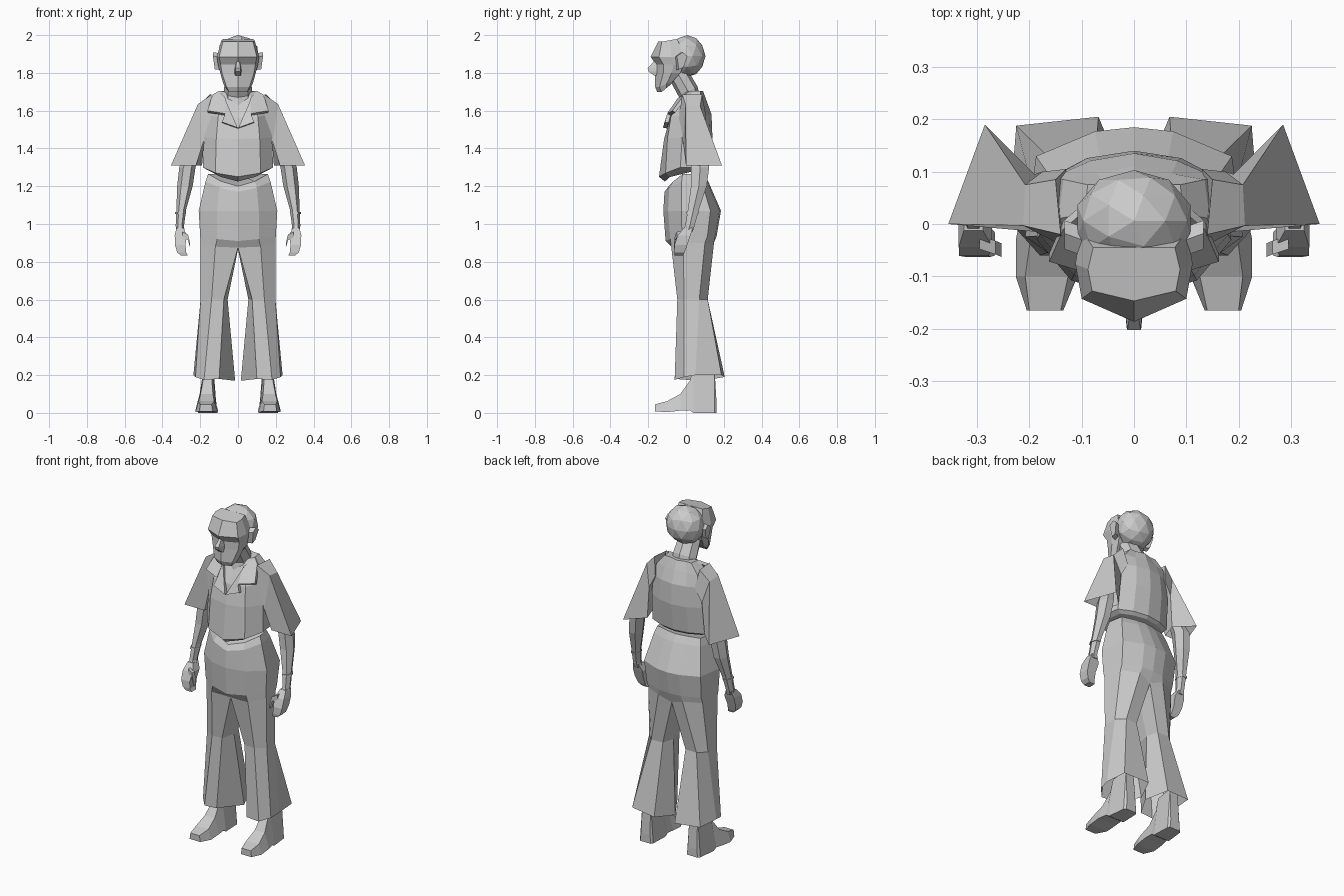
import bpy, bmesh, math
from mathutils import Vector, Matrix

grey = bpy.data.materials.new("plain grey")
grey.diffuse_color = (0.6, 0.6, 0.6, 1)


def finish(bm, name, mirror=False):
    bmesh.ops.recalc_face_normals(bm, faces=bm.faces)
    # drop inner walls lying on the mirror plane
    inner = [f for f in bm.faces if all(abs(v.co.x) < .001 for v in f.verts)]
    if mirror and inner:
        bmesh.ops.delete(bm, geom=inner, context='FACES')
    me = bpy.data.meshes.new(name)
    bm.to_mesh(me)
    bm.free()
    me.materials.append(grey)
    ob = bpy.data.objects.new(name, me)
    bpy.context.collection.objects.link(ob)
    if mirror:
        ob.modifiers.new("mirror", 'MIRROR')
    return ob


def loft(name, rings, mirror=False, cap_start=True, cap_end=True):
    """Skin a row of closed rings with the same point count."""
    bm = bmesh.new()
    rows = [[bm.verts.new(p) for p in r] for r in rings]
    n = len(rows[0])
    for a, b in zip(rows, rows[1:]):
        for i in range(n):
            j = (i + 1) % n
            bm.faces.new((a[i], a[j], b[j], b[i]))
    if cap_start:
        bm.faces.new(rows[0])
    if cap_end:
        bm.faces.new(rows[-1])
    return finish(bm, name, mirror)


def both(half):
    """Close a half ring (first and last point on x = 0)."""
    return half + [(-x, y, z) for x, y, z in half[-2:0:-1]]


def shirt_ring(zf, zb, yf, xf, yc, xs, ysf, ysb, yb):
    """Front ridge, front corner, side front, side back, back, spine."""
    zc = zf * .6 + zb * .4
    return both([(0, yf, zf), (xf, yc, zc), (xs, ysf, zb), (xs * .93, ysb, zb),
                 (xs * .5, yb - .014, zb), (0, yb, zb)])


def hip_ring(zf, zb, yf, xf, xs, yb):
    """Right half of the seat, closed along x = 0."""
    zc = zf * .6 + zb * .4
    return [(0, yf, zf), (xf, yf + .025, zc), (xs, yf * .2, zb), (xs * .9, yb * .70, zb),
            (xs * .36, yb - .008, zb), (0, yb, zb), (0, .03, zb)]


def tube(name, stations, sides=6, mirror=True):
    """Limb: stations are (x, y, z, radius x, radius y)."""
    rings = [[(x + rx * math.cos(math.tau * k / sides), y + ry * math.sin(math.tau * k / sides), z)
              for k in range(sides)] for x, y, z, rx, ry in stations]
    return loft(name, rings, mirror)


def plate(name, pts, depth):
    """Flat mirrored piece, thickened by the vector depth."""
    d = Vector(depth)
    return loft(name, [pts, [tuple(Vector(p) + d) for p in pts]], True)


# shirt body, hem to neckline
loft("shirt", [shirt_ring(*r) for r in (
    (1.225, 1.285, -.112, .09, -.085, .160, -.02, .06, .105),
    (1.250, 1.300, -.143, .12, -.108, .186, -.03, .07, .120),
    (1.45, 1.46, -.116, .115, -.098, .180, -.02, .085, .140),
    (1.56, 1.58, -.085, .105, -.080, .165, -.01, .090, .135),
    (1.65, 1.65, -.030, .080, -.038, .145, .01, .085, .110),
    (1.69, 1.705, .005, .060, -.005, .095, .02, .075, .090))])

# flared short sleeves
loft("sleeve", [
    [(.13, -.045, 1.54), (.14, -.02, 1.685), (.15, .085, 1.685), (.13, .105, 1.58)],
    [(.185, -.015, 1.43), (.212, -.003, 1.635), (.208, .075, 1.625), (.175, .10, 1.50)],
    [(.222, 0, 1.31), (.355, 0, 1.31), (.285, .19, 1.31), (.19, .095, 1.31)]],
    mirror=True, cap_end=False)

# open collar: lapels and upper collar wings
plate("lapel", [(.070, -.045, 1.665), (.002, -.122, 1.51), (.085, -.112, 1.54),
                (.072, -.103, 1.575)], (0, .02, -.004))
plate("collar_wing", [(.10, .02, 1.705), (.065, -.045, 1.665), (.070, -.100, 1.585),
                      (.162, -.072, 1.60), (.135, -.01, 1.685)], (0, .016, -.01))

# trousers: seat running into flared legs
loft("trousers", [hip_ring(*r) for r in (
    (1.200, 1.265, -.092, .09, .158, .095),
    (1.17, 1.225, -.114, .10, .172, .118),
    (1.07, 1.07, -.120, .11, .208, .185),
    (.91, .935, -.108, .11, .200, .162))] + [
    [(0, -.070, .875), (.12, -.078, .88), (.198, -.015, .90), (.18, .10, .90),
     (.08, .148, .90), (0, .135, .87), (0, .03, .865)],
    [(.075, -.045, .60), (.14, -.046, .60), (.198, -.01, .60), (.195, .07, .60),
     (.15, .115, .60), (.075, .112, .60), (.055, .04, .60)],
    [(.10, -.06, .18), (.18, -.06, .175), (.225, -.01, .19), (.236, .05, .20),
     (.225, .188, .20), (.068, .205, .19), (.015, .08, .17)]],
    mirror=True, cap_end=False)

# shoes, toe to heel
loft("shoe", [[(x0, y, zb), (x1, y, zb), (x1 - t, y, zt), (x0 + t, y, zt)]
              for y, x0, x1, zb, zt, t in (
    (-.165, .135, .205, .008, .045, .005), (-.10, .108, .226, .004, .062, .018),
    (-.03, .105, .226, .012, .10, .028), (.02, .108, .215, .014, .17, .03),
    (.04, .108, .212, 0, .24, .03), (.15, .112, .200, 0, .25, .018),
    (.162, .120, .190, 0, .05, .005))], mirror=True)

# bare arms, cuff band, hands
tube("arm", [(.232, .055, 1.40, .035, .035), (.268, .075, 1.30, .043, .055),
             (.281, .068, 1.20, .041, .048), (.300, .040, 1.08, .026, .034),
             (.308, .02, .99, .022, .029), (.305, .01, .96, .022, .03)])
tube("wristband", [(.304, .036, 1.063, .029, .037), (.305, .033, 1.053, .029, .037)])
loft("hand", [[(x - rx, y - ry, z), (x + rx, y - ry, z), (x + rx, y + ry, z), (x - rx, y + ry, z)]
              for x, y, z, rx, ry in (
    (.307, .012, .98, .018, .024), (.303, -.01, .94, .032, .034),
    (.306, -.027, .89, .028, .034), (.298, -.035, .85, .024, .028), (.284, -.038, .832, .018, .022))],
    mirror=True)
loft("thumb", [[(x, y - .013, z - .014), (x, y + .013, z - .014), (x, y + .013, z + .014), (x, y - .013, z + .014)]
               for x, y, z in ((.295, -.035, .945), (.265, -.045, .930), (.253, -.05, .885))], mirror=True)

# neck leaning forward
loft("neck", [[(rx * math.cos(math.tau * k / 8), y + ry * math.sin(math.tau * k / 8),
                z + tilt * math.sin(math.tau * k / 8)) for k in range(8)]
              for y, z, rx, ry, tilt in ((.015, 1.56, .085, .08, .04), (.012, 1.70, .075, .048, .03),
                                         (-.045, 1.80, .066, .045, .03))])

# skull
bm = bmesh.new()
bmesh.ops.create_icosphere(bm, subdivisions=2, radius=1,
                           matrix=Matrix.Translation((0, .006, 1.889)) @ Matrix.Diagonal((.114, .097, .111, 1)))
finish(bm, "skull")

# face block with brow, sunken eyes and jaw
loft("face", [both([(0, yc, z), (xf, yf, z), (xs, (yf + yb) / 2, z + dz / 2),
                    (xs - .01, yb, z + dz), (0, yb, z + dz)])
              for z, yc, xf, yf, xs, yb, dz in (
    (1.965, -.147, .080, -.128, .088, -.045, .015),
    (1.885, -.187, .100, -.143, .112, -.01, .0),
    (1.845, -.160, .092, -.120, .106, -.01, .0),
    (1.800, -.163, .085, -.120, .094, -.03, .0),
    (1.725, -.163, .060, -.140, .078, -.065, .035),
    (1.698, -.152, .048, -.130, .066, -.075, .045))])

# nose and ears
loft("nose", [[(-w, -.14, z), (w, -.14, z), (w * .7, y, z), (-w * .7, y, z)]
              for z, y, w in ((1.865, -.166, .010), (1.825, -.203, .018),
                              (1.808, -.198, .020), (1.785, -.168, .018))])
plate("ear", [(.10, -.06, 1.885), (.10, -.03, 1.905), (.10, -.005, 1.885),
              (.09, -.025, 1.825), (.09, -.05, 1.815)], (.033, .012, .004))
